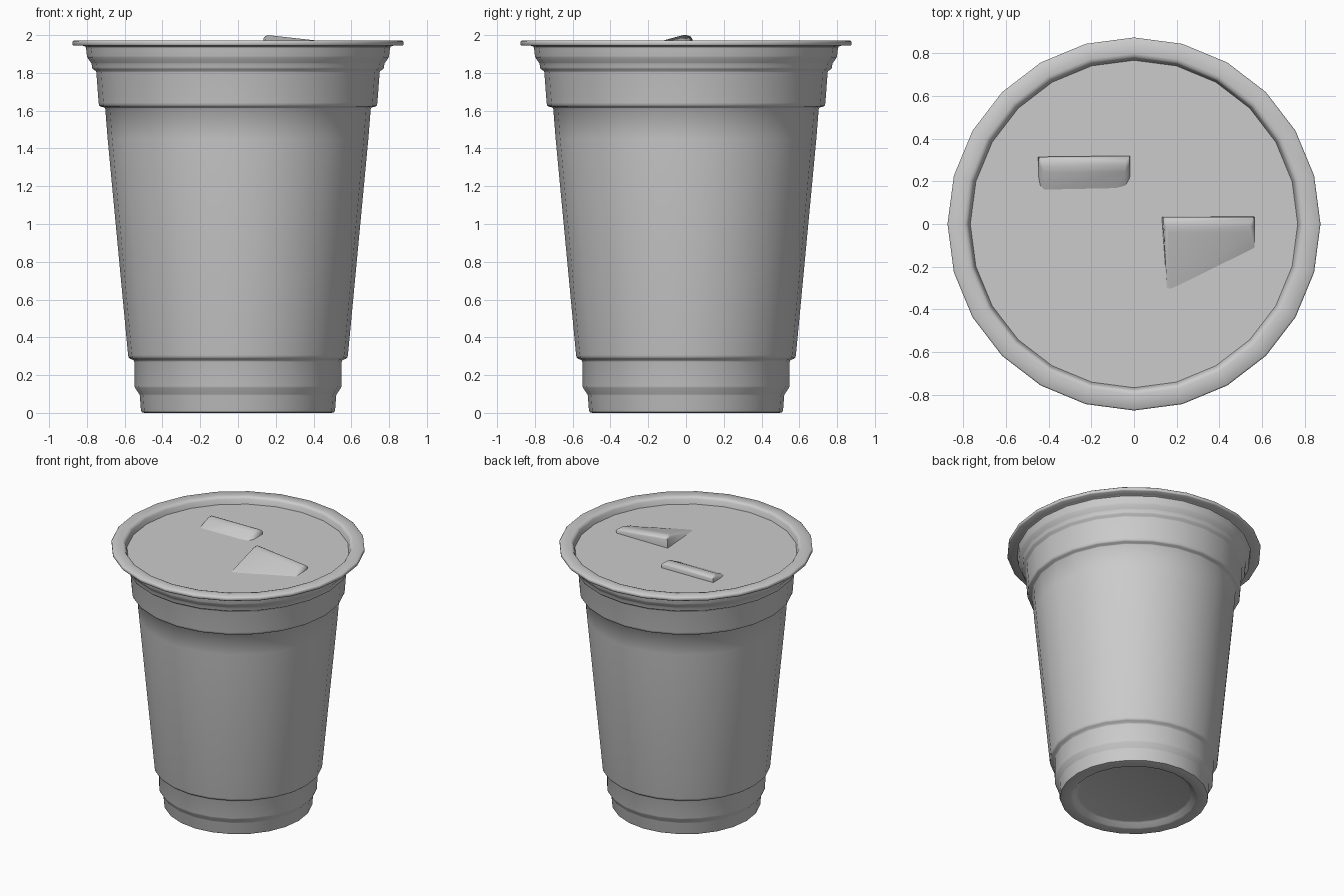
import bpy, bmesh, math
from mathutils import Vector

if "Cube" in bpy.data.objects:
    bpy.data.objects.remove(bpy.data.objects["Cube"])

SIDES = 24


def finish(name, bm, angle):
    bmesh.ops.recalc_face_normals(bm, faces=bm.faces)
    me = bpy.data.meshes.new(name)
    bm.to_mesh(me)
    bm.free()
    ob = bpy.data.objects.new(name, me)
    bpy.context.collection.objects.link(ob)
    bpy.ops.object.select_all(action='DESELECT')
    ob.select_set(True)
    bpy.context.view_layer.objects.active = ob
    bpy.ops.object.shade_smooth_by_angle(angle=math.radians(angle))
    return ob


def lathe(name, profile, angle, cap_start=False, cap_end=False):
    """Revolve (radius, z) points into a 24-sided skin."""
    bm = bmesh.new()
    rings = []
    for r, z in profile:
        rings.append([bm.verts.new((r * math.cos(2 * math.pi * i / SIDES),
                                    r * math.sin(2 * math.pi * i / SIDES), z))
                      for i in range(SIDES)])
    for a, b in zip(rings, rings[1:]):
        for i in range(SIDES):
            j = (i + 1) % SIDES
            bm.faces.new((a[i], a[j], b[j], b[i]))
    if cap_start:
        bm.faces.new(rings[0][::-1])
    if cap_end:
        bm.faces.new(rings[-1])
    return finish(name, bm, angle)


def wedge(name, base, ridge, lid_z=1.92):
    """Tab on the lid: sloped wedge with a rounded ridge along its back."""
    bm = bmesh.new()
    pts = [Vector((x, y, lid_z - 0.003)) for x, y in base]
    (x0, y0, z0), (x1, y1, z1) = ridge
    for dx, dy, dz in ((0.0, 0.045, -0.018), (0.008, 0.036, -0.007), (0.02, 0.02, -0.001),
                       (0.022, 0.0, 0.0), (0.006, 0.0, -0.012), (0.025, -0.03, -0.007)):
        pts.append(Vector((x0 + dx, y0 + dy, z0 + dz)))
        pts.append(Vector((x1 - dx, y1 + dy, z1 + dz)))
    for p in pts:
        bm.verts.new(p)
    out = bmesh.ops.convex_hull(bm, input=bm.verts)
    loose = [v for v in bm.verts if not v.link_faces]
    bmesh.ops.delete(bm, geom=loose, context='VERTS')
    return finish(name, bm, 45)


# Cup: recessed base, stepped foot, tapered wall, stepped collar and rim, sunken lid
cup = [(0.385, 0.035), (0.40, 0.03), (0.425, 0.004), (0.44, 0.0), (0.495, 0.0),
       (0.51, 0.004), (0.514, 0.014), (0.52, 0.092), (0.523, 0.10),
       (0.545, 0.132), (0.548, 0.142), (0.549, 0.27), (0.553, 0.279),
       (0.572, 0.287), (0.579, 0.294), (0.582, 0.306),
       (0.69, 1.45), (0.703, 1.612), (0.708, 1.617),
       (0.728, 1.622), (0.735, 1.628), (0.738, 1.642),
       (0.75, 1.803), (0.752, 1.81), (0.769, 1.82), (0.773, 1.83),
       (0.775, 1.848), (0.779, 1.855), (0.797, 1.88), (0.80, 1.89),
       (0.803, 1.92), (0.807, 1.938), (0.82, 1.944),
       (0.87, 1.944), (0.875, 1.949), (0.875, 1.966), (0.868, 1.972),
       (0.80, 1.972), (0.785, 1.968), (0.777, 1.955), (0.768, 1.92)]
lathe("cup_and_lid", cup, 50, cap_start=True, cap_end=True)

# Raised tabs on the lid
wedge("drink_tab", [(0.13, 0.035), (0.56, 0.035), (0.565, -0.12), (0.17, -0.315), (0.155, -0.31)],
      [(0.135, -0.012, 2.0), (0.565, -0.012, 1.957)])
wedge("vent_tab", [(-0.45, 0.315), (-0.02, 0.32), (-0.02, 0.21), (-0.04, 0.175),
                   (-0.09, 0.162), (-0.42, 0.155), (-0.44, 0.175), (-0.447, 0.21)],
      [(-0.448, 0.27, 1.963), (-0.018, 0.275, 1.963)])
